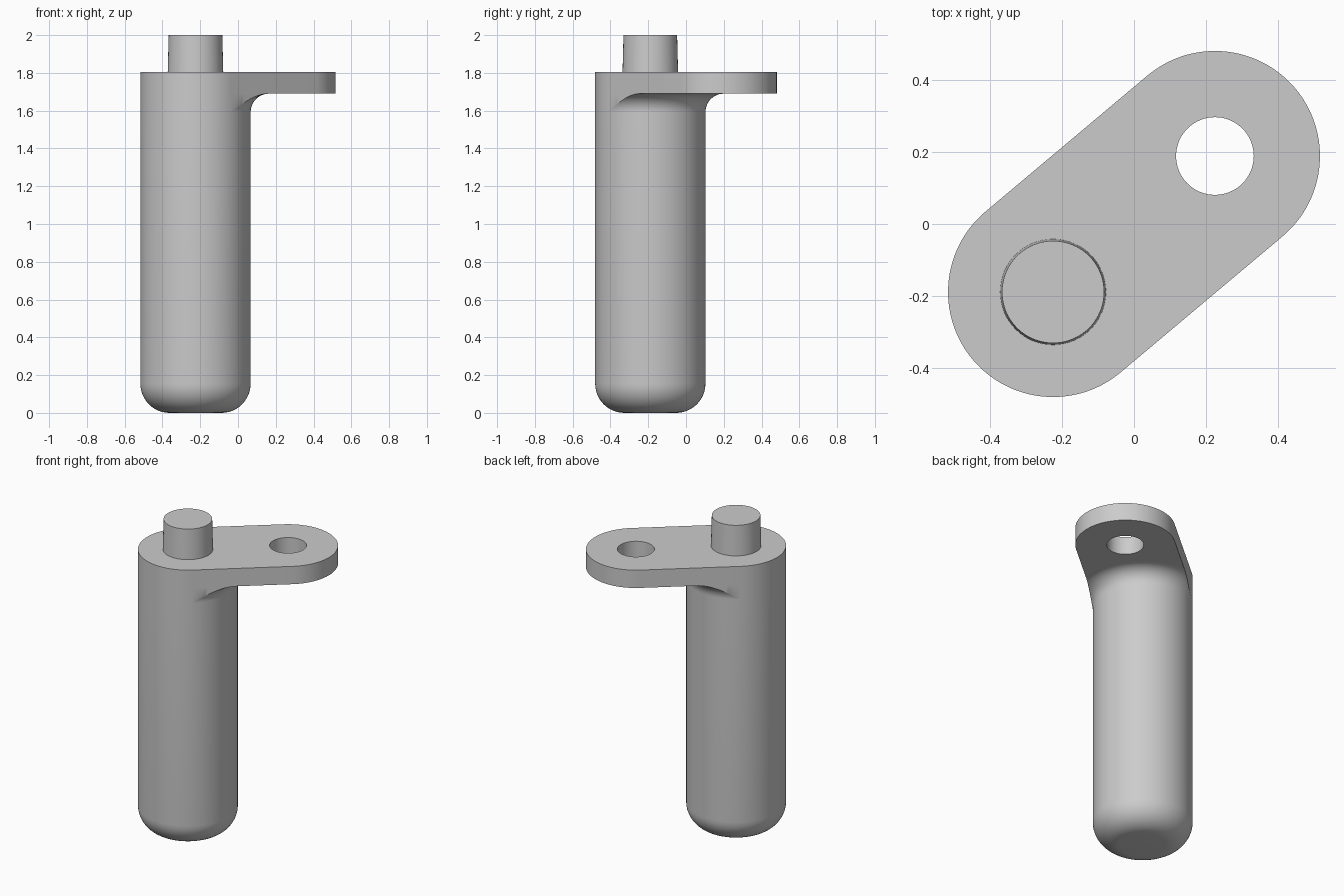
import bpy, bmesh
from math import sin, cos, acos, pi, atan2, radians
from mathutils import Vector

if "Cube" in bpy.data.objects:
    bpy.data.objects.remove(bpy.data.objects["Cube"], do_unlink=True)

POST = Vector((-0.225, -0.189, 0))      # post axis; the eye of the arm is opposite
AXIS = atan2(-POST.y, -POST.x)          # direction of the arm
RADIUS = 0.292
ARM_LOW, ARM_TOP, TOP = 1.69, 1.805, 2.0
FILLET, ROUND = 0.097, 0.155
SEG = 128

grey = bpy.data.materials.new("plain grey")
grey.use_nodes = True
grey.diffuse_color = (0.6, 0.6, 0.6, 1)
grey.node_tree.nodes["Principled BSDF"].inputs["Base Color"].default_value = (0.6, 0.6, 0.6, 1)


def finish(name, bm):
    mesh = bpy.data.meshes.new(name)
    bm.to_mesh(mesh)
    bm.free()
    mesh.materials.append(grey)
    obj = bpy.data.objects.new(name, mesh)
    bpy.context.collection.objects.link(obj)
    bpy.ops.object.select_all(action="DESELECT")
    obj.select_set(True)
    bpy.context.view_layer.objects.active = obj
    bpy.ops.object.shade_smooth_by_angle(angle=radians(30))
    return obj


def polar(centre, r, a, z):
    return centre + Vector((r * cos(a), r * sin(a), z))


def post_profile(t):
    """Radius and height up the post, t being the angle away from the arm."""
    pts = []
    for i in range(13):                 # rounded foot
        p = i / 12 * pi / 2
        pts.append((RADIUS - ROUND + ROUND * sin(p), ROUND - ROUND * cos(p)))
    # the fillet flares out until it meets the flat sides of the arm
    flare = 0
    if cos(t) > 1e-6:
        room = RADIUS / max(abs(sin(t)), 0.01) - RADIUS
        flare = acos(max(0, 1 - room / FILLET))
    for i in range(13):
        p = i / 12 * flare
        pts.append((RADIUS + FILLET * (1 - cos(p)), ARM_LOW - FILLET + FILLET * sin(p)))
    pts.append((pts[-1][0], ARM_LOW))
    return pts


# Post with rounded foot and fillet under the arm
bm = bmesh.new()
columns = []
for k in range(SEG):
    t = 2 * pi * k / SEG
    columns.append([bm.verts.new(polar(POST, r, AXIS + t, z)) for r, z in post_profile(t)])
for k, col in enumerate(columns):
    nxt = columns[(k + 1) % SEG]
    for i in range(len(col) - 1):
        bm.faces.new((col[i], nxt[i], nxt[i + 1], col[i + 1]))
bm.faces.new([col[0] for col in reversed(columns)])
bmesh.ops.remove_doubles(bm, verts=bm.verts, dist=1e-5)
finish("post", bm)

# Arm plate: slot outline with a round eye
bm = bmesh.new()
half = SEG // 2
outline = [polar(c, RADIUS, AXIS + start + pi * i / half, ARM_LOW)
           for c, start in ((POST, pi / 2), (-POST, -pi / 2)) for i in range(half + 1)]
eye = [polar(-POST, 0.108, 2 * pi * i / 64, ARM_LOW) for i in range(64)]
for loop in (outline, eye):
    verts = [bm.verts.new(p) for p in loop]
    for i, v in enumerate(verts):
        bm.edges.new((v, verts[i - 1]))
bmesh.ops.triangle_fill(bm, use_beauty=True, edges=bm.edges[:])
raised = bmesh.ops.extrude_face_region(bm, geom=bm.faces[:], use_keep_orig=True)
bmesh.ops.translate(bm, vec=(0, 0, ARM_TOP - ARM_LOW),
                    verts=[g for g in raised["geom"] if isinstance(g, bmesh.types.BMVert)])
bmesh.ops.recalc_face_normals(bm, faces=bm.faces)
finish("arm_plate", bm)

# Slightly tapered pin on top of the post
bm = bmesh.new()
bmesh.ops.create_cone(bm, cap_ends=True, segments=64, radius1=0.147, radius2=0.142,
                      depth=TOP - ARM_TOP)
bmesh.ops.translate(bm, vec=POST + Vector((0, 0, (TOP + ARM_TOP) / 2)), verts=bm.verts)
finish("pin", bm)
